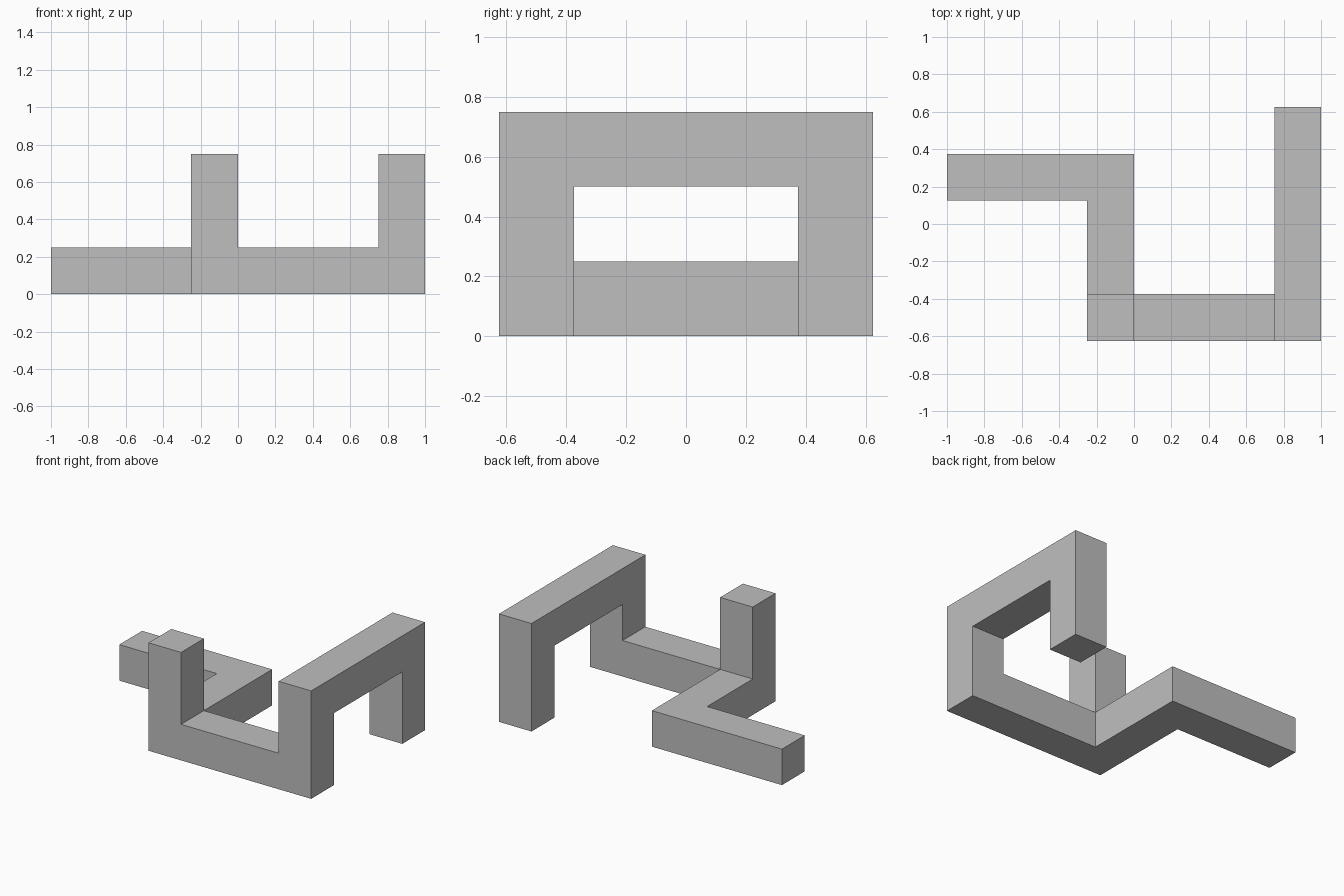
import bpy
import bmesh
from mathutils import Vector

cube = bpy.data.objects.get("Cube")
if cube:
    bpy.data.objects.remove(cube, do_unlink=True)

UNIT = 0.25                               # thickness of the square bar
ORIGIN = Vector((-1.0, -0.625, 0.0))      # low corner of the grid of units

# Straight runs of the bar, from first to last unit (column, row, level)
RUNS = {
    "back_bar": ((0, 3, 0), (3, 3, 0)),
    "cross_bar": ((3, 0, 0), (3, 3, 0)),
    "front_bar": ((3, 0, 0), (7, 0, 0)),
    "post": ((3, 0, 0), (3, 0, 2)),
    "arch_front_leg": ((7, 0, 0), (7, 0, 2)),
    "arch_beam": ((7, 0, 2), (7, 4, 2)),
    "arch_back_leg": ((7, 4, 0), (7, 4, 2)),
}


def run_cells(first, last):
    """All grid units between two corners, inclusive."""
    spans = [range(a, b + 1) for a, b in zip(first, last)]
    return {(i, j, k) for i in spans[0] for j in spans[1] for k in spans[2]}


def add_side(bm, cell, axis, side):
    """One outward-facing square on a side of a unit."""
    step = Vector((0, 0, 0))
    step[axis] = side
    u = Vector((0, 0, 0))
    u[(axis + 1) % 3] = 1
    v = step.cross(u)
    centre = Vector(cell) + Vector((0.5, 0.5, 0.5)) + step / 2
    corners = [centre + (u * a + v * b) / 2
               for a, b in ((-1, -1), (1, -1), (1, 1), (-1, 1))]
    bm.faces.new([bm.verts.new(ORIGIN + c * UNIT) for c in corners])


# Grey material
grey = bpy.data.materials.new("plain_grey")
grey.use_nodes = True
colour = (0.52, 0.52, 0.52, 1.0)
grey.diffuse_color = colour
grey.node_tree.nodes["Principled BSDF"].inputs["Base Color"].default_value = colour

# Join the runs into one seamless body, skinning only the outside
cells = set().union(*(run_cells(a, b) for a, b in RUNS.values()))
bm = bmesh.new()
for cell in sorted(cells):
    for axis in range(3):
        for side in (-1, 1):
            neighbour = list(cell)
            neighbour[axis] += side
            if tuple(neighbour) not in cells:
                add_side(bm, cell, axis, side)

# Weld the squares and merge flat regions into clean faces
bmesh.ops.remove_doubles(bm, verts=bm.verts[:], dist=UNIT / 100)
bmesh.ops.dissolve_limit(bm, angle_limit=0.01, verts=bm.verts[:], edges=bm.edges[:])
bm.normal_update()

mesh = bpy.data.meshes.new("bent_square_bar")
bm.to_mesh(mesh)
bm.free()
mesh.materials.append(grey)
bar = bpy.data.objects.new("bent_square_bar", mesh)
bpy.context.collection.objects.link(bar)
